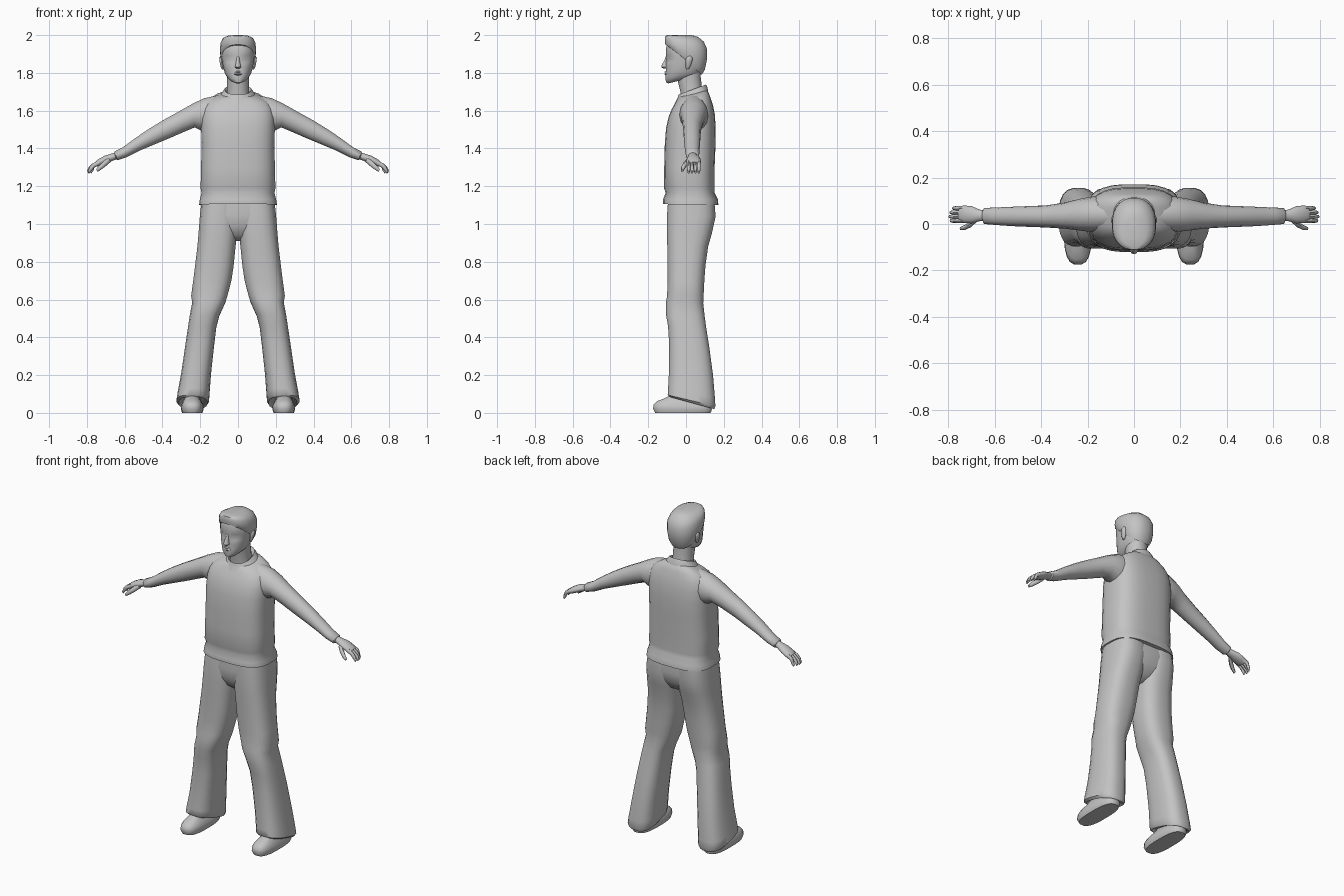
import bpy, bmesh, math

grey = bpy.data.materials.new("plain grey")
grey.diffuse_color = (0.55, 0.55, 0.55, 1)


def power(v, n):
    return math.copysign(abs(v) ** (2 / n), v)


def flat_ring(zf, zb, x0, x1, yf, yb, n=2.4, seg=24):
    """Level superellipse ring; height runs from zf at the front to zb at the back."""
    pts = []
    for i in range(seg):
        a = 2 * math.pi * (i + 0.5) / seg
        c, s = power(math.cos(a), n), power(math.sin(a), n)
        t = (s + 1) / 2
        pts.append(((x0 + x1) / 2 + c * (x1 - x0) / 2, yf + (yb - yf) * t, zf + (zb - zf) * t))
    return pts


def side_ring(x, zb, zt, yf, yb, lean=0.0, seg=14):
    """Upright ring across an arm or finger; lean tips its top outwards."""
    pts = []
    for i in range(seg):
        a = 2 * math.pi * i / seg
        z = math.sin(a) * (zt - zb) / 2
        pts.append((x + lean * z, (yf + yb) / 2 + math.cos(a) * (yb - yf) / 2, (zb + zt) / 2 + z))
    return pts


def loft(name, rings, mirror=False, angle=50, caps=True):
    bm = bmesh.new()
    loops = [[bm.verts.new(p) for p in r] for r in rings]
    for a, b in zip(loops, loops[1:]):
        for i in range(len(a)):
            j = (i + 1) % len(a)
            bm.faces.new((a[i], a[j], b[j], b[i]))
    if caps:
        bm.faces.new(loops[0])
        bm.faces.new(loops[-1])
    bmesh.ops.recalc_face_normals(bm, faces=bm.faces)
    me = bpy.data.meshes.new(name)
    bm.to_mesh(me)
    bm.free()
    ob = bpy.data.objects.new(name, me)
    bpy.context.collection.objects.link(ob)
    me.materials.append(grey)
    bpy.ops.object.select_all(action='DESELECT')
    ob.select_set(True)
    bpy.context.view_layer.objects.active = ob
    bpy.ops.object.shade_smooth_by_angle(angle=math.radians(angle))
    if mirror:
        m = ob.modifiers.new("mirror", 'MIRROR')
        m.use_mirror_merge = False
    return ob


def centred(rows, n=2.4, seg=24):
    return [flat_ring(zf, zb, -rx, rx, yf, yb, n, seg) for zf, zb, rx, yf, yb in rows]


# jumper body with flared hem and sloping shoulders
loft("jumper", centred([
    (1.11, 1.10, 0.185, -0.10, 0.15), (1.105, 1.10, 0.207, -0.122, 0.172),
    (1.13, 1.13, 0.203, -0.122, 0.17), (1.165, 1.165, 0.194, -0.108, 0.152),
    (1.19, 1.19, 0.199, -0.117, 0.152), (1.30, 1.30, 0.196, -0.116, 0.152),
    (1.42, 1.42, 0.194, -0.113, 0.157), (1.51, 1.51, 0.196, -0.106, 0.158),
    (1.57, 1.58, 0.195, -0.092, 0.153), (1.61, 1.63, 0.185, -0.075, 0.143),
    (1.64, 1.67, 0.160, -0.058, 0.130), (1.66, 1.70, 0.115, -0.046, 0.118),
    (1.67, 1.71, 0.075, -0.040, 0.105)], 2.9, 28))

# shirt collar standing around the neck
loft("collar", centred([
    (1.635, 1.68, 0.112, -0.062, 0.122), (1.665, 1.725, 0.083, -0.046, 0.114),
    (1.685, 1.738, 0.070, -0.040, 0.106), (1.68, 1.730, 0.063, -0.034, 0.098),
    (1.65, 1.68, 0.055, -0.02, 0.08)], 2.2), caps=False)

# sleeves
loft("sleeve", [side_ring(*r) for r in [
    (0.10, 1.49, 1.685, -0.03, 0.115, 0), (0.18, 1.485, 1.668, -0.035, 0.118, 0),
    (0.235, 1.51, 1.638, -0.028, 0.108, 0.1), (0.30, 1.485, 1.598, -0.02, 0.092, 0.2),
    (0.38, 1.452, 1.552, -0.015, 0.08, 0.3), (0.46, 1.418, 1.504, -0.012, 0.077, 0.3),
    (0.53, 1.388, 1.458, -0.009, 0.074, 0.3), (0.60, 1.352, 1.408, -0.004, 0.071, 0.3),
    (0.645, 1.337, 1.385, 0.0, 0.069, 0.3), (0.65, 1.342, 1.378, 0.01, 0.06, 0.3)]], True)

# hands: palm, four fingers and a thumb
loft("palm", [side_ring(*r) for r in [
    (0.63, 1.348, 1.385, 0.015, 0.055, 0.3), (0.665, 1.336, 1.373, 0.012, 0.062, 0.3),
    (0.70, 1.322, 1.362, 0.003, 0.077, 0.3), (0.735, 1.308, 1.342, 0.004, 0.08, 0.4),
    (0.752, 1.304, 1.328, 0.01, 0.076, 0.5)]], True)
for i, tip in enumerate((0.795, 0.80, 0.796, 0.785)):
    y = 0.014 + i * 0.018
    loft("finger", [side_ring(x, z - h, z + h, y - h * 0.9, y + h * 0.9, 0.5, 8) for x, z, h in [
        (0.735, 1.325, 0.011), (0.765, 1.31, 0.0105), (tip - 0.014, 1.292, 0.010),
        (tip - 0.004, 1.274, 0.007)]], True)
loft("thumb", [side_ring(x, z - h, z + h, y - h, y + h, 0.5, 8) for x, y, z, h in [
    (0.68, 0.02, 1.342, 0.013), (0.705, -0.002, 1.32, 0.013), (0.728, -0.014, 1.30, 0.011),
    (0.748, -0.02, 1.283, 0.007)]], True)

# trousers: hips and flared legs
loft("hips", centred([
    (1.15, 1.15, 0.185, -0.09, 0.14), (1.05, 1.05, 0.197, -0.10, 0.155),
    (0.99, 0.99, 0.165, -0.092, 0.14), (0.94, 0.94, 0.09, -0.07, 0.11),
    (0.91, 0.91, 0.04, -0.03, 0.06)], 2.8))
loft("trouser_leg", [flat_ring(*r, 2.7, 20) for r in [
    (1.14, 1.14, 0.0, 0.192, -0.095, 0.15), (1.04, 1.04, 0.0, 0.203, -0.102, 0.158),
    (0.95, 0.95, 0.004, 0.210, -0.102, 0.138), (0.88, 0.88, 0.012, 0.216, -0.10, 0.118),
    (0.78, 0.78, 0.022, 0.228, -0.099, 0.104), (0.70, 0.70, 0.034, 0.238, -0.098, 0.098),
    (0.62, 0.62, 0.055, 0.249, -0.101, 0.094), (0.59, 0.58, 0.066, 0.243, -0.106, 0.092),
    (0.52, 0.51, 0.098, 0.256, -0.107, 0.100), (0.46, 0.45, 0.114, 0.265, -0.096, 0.108),
    (0.36, 0.35, 0.126, 0.280, -0.09, 0.124), (0.22, 0.20, 0.142, 0.301, -0.091, 0.144),
    (0.13, 0.08, 0.150, 0.320, -0.096, 0.154), (0.095, 0.035, 0.153, 0.326, -0.098, 0.157),
    (0.085, 0.02, 0.162, 0.314, -0.088, 0.150), (0.10, 0.04, 0.175, 0.295, -0.07, 0.13)]], True)

# shoes
loft("shoe", [flat_ring(*r, 2.8, 20) for r in [
    (0.0, 0.0, 0.188, 0.296, -0.165, 0.132), (0.022, 0.015, 0.181, 0.303, -0.176, 0.138),
    (0.045, 0.03, 0.183, 0.301, -0.172, 0.136), (0.062, 0.06, 0.193, 0.292, -0.155, 0.13),
    (0.075, 0.09, 0.205, 0.282, -0.12, 0.12), (0.10, 0.12, 0.212, 0.275, -0.07, 0.11)]], True)

# neck
loft("neck", centred([
    (1.64, 1.66, 0.062, -0.03, 0.088), (1.70, 1.73, 0.058, -0.03, 0.084),
    (1.76, 1.78, 0.058, -0.045, 0.078), (1.80, 1.82, 0.06, -0.05, 0.08)], 2.1))

# head, with shallow eye sockets
head = loft("head", centred([
    (1.744, 1.765, 0.022, -0.094, -0.01), (1.750, 1.772, 0.040, -0.106, 0.03),
    (1.770, 1.785, 0.058, -0.110, 0.065), (1.795, 1.80, 0.070, -0.108, 0.078),
    (1.83, 1.83, 0.079, -0.107, 0.090), (1.855, 1.855, 0.083, -0.106, 0.099),
    (1.872, 1.872, 0.086, -0.105, 0.103), (1.892, 1.892, 0.088, -0.108, 0.107),
    (1.93, 1.93, 0.090, -0.106, 0.108), (1.97, 1.96, 0.080, -0.098, 0.095),
    (1.99, 1.98, 0.055, -0.08, 0.06)], 2.3))
for v in head.data.vertices:
    if 1.868 < v.co.z < 1.875 and v.co.y < -0.04 and 0.015 < abs(v.co.x) < 0.06:
        v.co.y += 0.009

# short hair, raised over the forehead
hair = loft("hair", centred([
    (1.945, 1.79, 0.084, -0.100, 0.084), (1.95, 1.815, 0.092, -0.110, 0.100),
    (1.968, 1.87, 0.096, -0.113, 0.112), (1.985, 1.925, 0.093, -0.113, 0.113),
    (1.996, 1.965, 0.080, -0.110, 0.095), (2.0, 1.99, 0.055, -0.098, 0.065),
    (2.0, 2.0, 0.025, -0.06, 0.03)], 2.3))

# nose, lips and ears
loft("nose", centred([
    (1.822, 1.825, 0.010, -0.120, -0.09), (1.830, 1.830, 0.017, -0.131, -0.09),
    (1.842, 1.842, 0.014, -0.129, -0.09), (1.868, 1.868, 0.009, -0.114, -0.09),
    (1.888, 1.888, 0.008, -0.107, -0.09)], 2.0, 12))
loft("lips", centred([
    (1.785, 1.785, 0.015, -0.108, -0.08), (1.793, 1.793, 0.024, -0.115, -0.08),
    (1.799, 1.799, 0.026, -0.111, -0.08), (1.805, 1.805, 0.022, -0.115, -0.08),
    (1.811, 1.811, 0.014, -0.107, -0.08)], 2.0, 12))
loft("ear", [flat_ring(*r, 2.0, 10) for r in [
    (1.818, 1.822, 0.076, 0.086, 0.002, 0.016), (1.83, 1.835, 0.074, 0.092, -0.002, 0.024),
    (1.86, 1.865, 0.076, 0.099, -0.004, 0.034), (1.878, 1.882, 0.078, 0.100, 0.0, 0.034),
    (1.888, 1.89, 0.080, 0.094, 0.008, 0.026)]], True)
